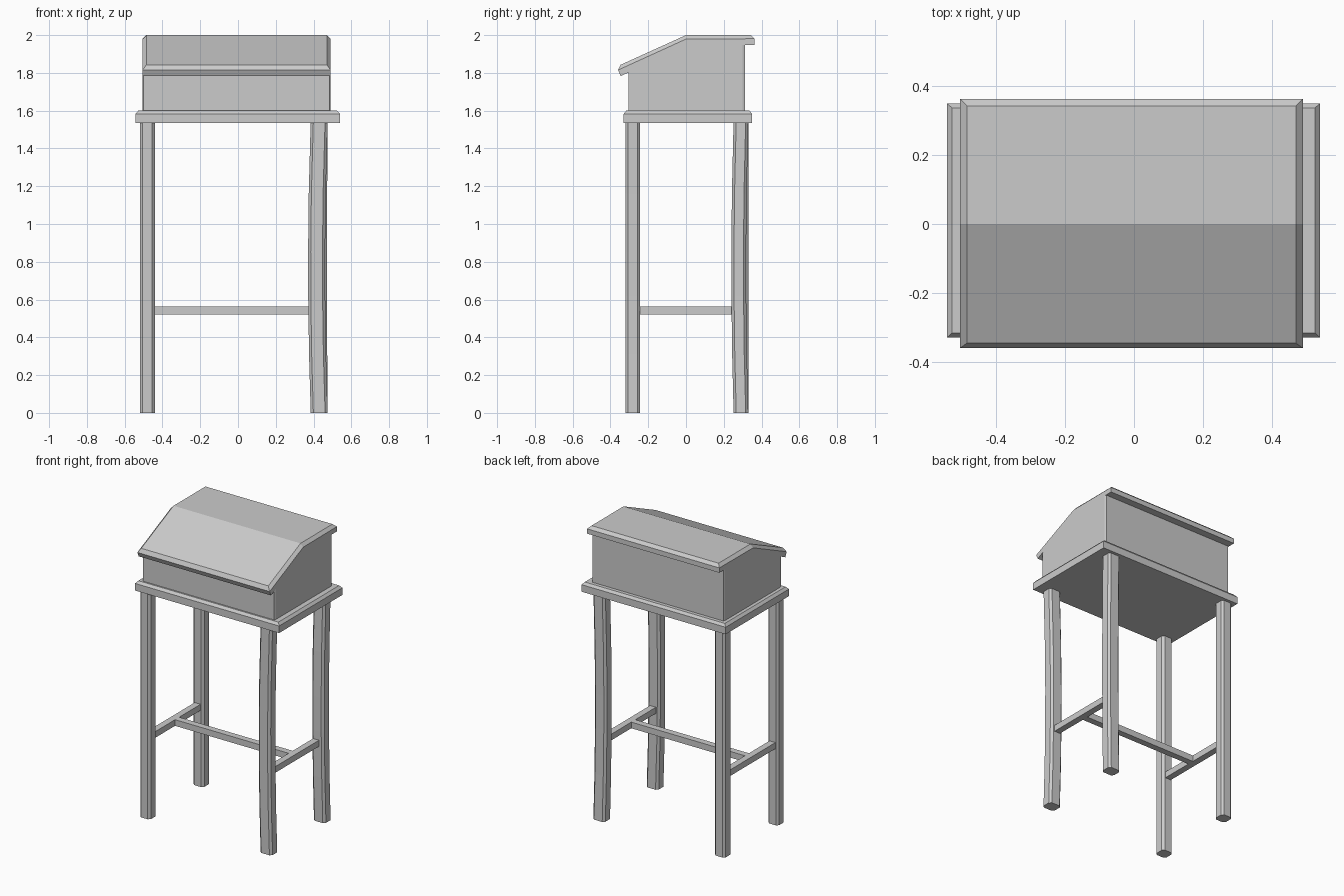
import bpy, bmesh
from mathutils import Vector

if "Cube" in bpy.data.objects:
    bpy.data.objects.remove(bpy.data.objects["Cube"])

GREY = (0.6, 0.6, 0.6, 1)
grey = bpy.data.materials.new("plain grey")
grey.use_nodes = True
grey.diffuse_color = GREY
grey.node_tree.nodes["Principled BSDF"].inputs["Base Color"].default_value = GREY


def loft(name, rings):
    """Skin a row of equal-length point rings and cap both ends."""
    bm = bmesh.new()
    loops = [[bm.verts.new(p) for p in ring] for ring in rings]
    for a, b in zip(loops, loops[1:]):
        for i in range(len(a)):
            j = (i + 1) % len(a)
            bm.faces.new((a[i], a[j], b[j], b[i]))
    bm.faces.new(loops[0])
    bm.faces.new(loops[-1][::-1])
    bmesh.ops.remove_doubles(bm, verts=bm.verts, dist=0.0005)
    bmesh.ops.recalc_face_normals(bm, faces=bm.faces)
    mesh = bpy.data.meshes.new(name)
    bm.to_mesh(mesh)
    bm.free()
    mesh.materials.append(grey)
    obj = bpy.data.objects.new(name, mesh)
    bpy.context.collection.objects.link(obj)
    return obj


def rectangle(x0, x1, y0, y1, z):
    return [(x0, y0, z), (x1, y0, z), (x1, y1, z), (x0, y1, z)]


def octagon(x, y, w, d, c, z):
    """Rectangle with cut corners, centred on x and y."""
    w, d = w / 2, d / 2
    pts = [(w, c - d), (w, d - c), (w - c, d), (c - w, d),
           (-w, d - c), (-w, c - d), (c - w, -d), (w - c, -d)]
    return [(x + px, y + py, z) for px, py in pts]


def along_x(profile, x):
    return [(x, y, z) for y, z in profile]


# Legs with cut corners; the left pair is gently bowed
LEFT, RIGHT, FRONT, BACK = 0.43, -0.48, -0.282, 0.291
LEG_TOP = 1.55
legs = [("front_right_leg", RIGHT, FRONT, 0.08, 0, 0),
        ("back_right_leg", RIGHT, BACK, 0.08, 0, 0),
        ("front_left_leg", LEFT, FRONT, 0.09, -0.014, 0),
        ("back_left_leg", LEFT, BACK, 0.09, -0.004, -0.012)]
for name, x, y, width, bow_x, bow_y in legs:
    rings = []
    for t in (0, 0.2, 0.4, 0.55, 0.75, 1):
        bow = 4 * t * (1 - t)
        rings.append(octagon(x + bow_x * bow, y + bow_y * bow,
                             width, 0.078, 0.014, LEG_TOP * t))
    loft(name, rings)

# Stretchers
for name, box in (("right_stretcher", (RIGHT - 0.022, RIGHT + 0.022, FRONT, BACK)),
                  ("left_stretcher", (LEFT - 0.034, LEFT + 0.01, FRONT, BACK)),
                  ("middle_stretcher", (RIGHT, LEFT - 0.01, -0.022, 0.022))):
    loft(name, [rectangle(*box, z) for z in (0.52, 0.562)])

# Table board with a chamfered top edge
board = (-0.543, 0.54, -0.33, 0.35)
inset = (-0.528, 0.525, -0.316, 0.337)
loft("table_board", [rectangle(*board, 1.535), rectangle(*board, 1.583),
                     rectangle(*inset, 1.6)])

# Desk box with slightly cut vertical corners
X0, X1 = -0.505, 0.49


def box_profile(front, back):
    return [(front, 1.595), (back, 1.595), (back, 1.955),
            (0, 1.955), (front, 1.955 + 0.46 * front)]


side = box_profile(-0.293, 0.3)
full = box_profile(-0.305, 0.313)
loft("desk_box", [along_x(side, X0), along_x(full, X0 + 0.005),
                  along_x(full, X1 - 0.005), along_x(side, X1)])

# Sloping lid, chamfered all round its upper edge
under = [(0.363, 1.948), (0, 1.948), (-0.345, 1.783)]
middle = under + [(-0.36, 1.815), (-0.346, 1.843), (0, 2), (0.343, 2), (0.363, 1.981)]
end = under + [(-0.36, 1.815), (-0.36, 1.815), (0, 1.979), (0.363, 1.981), (0.363, 1.981)]
loft("sloping_lid", [along_x(end, X0), along_x(middle, X0 + 0.02),
                     along_x(middle, X1 - 0.02), along_x(end, X1)])
